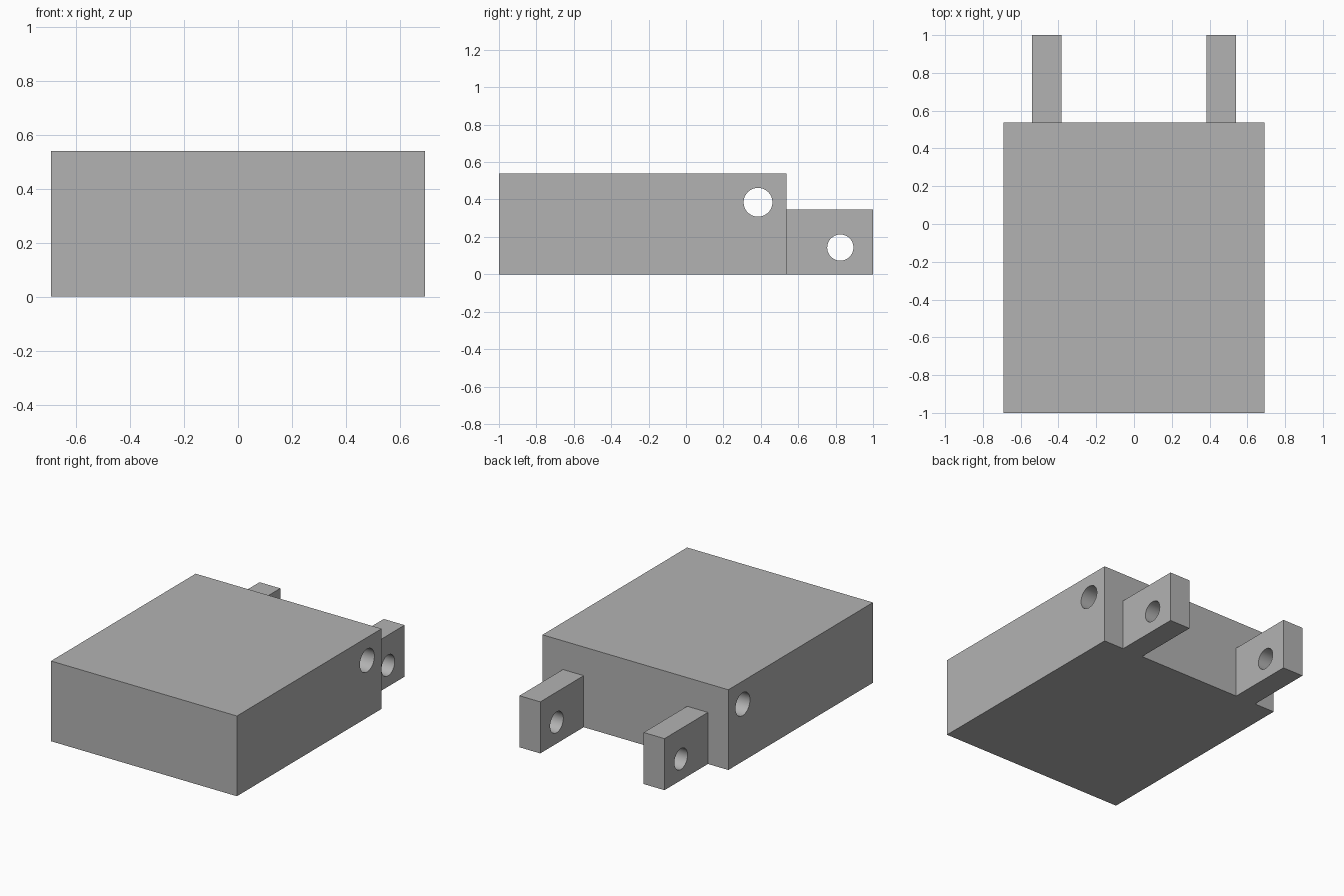
import bpy
import math

if "Cube" in bpy.data.objects:
    bpy.data.objects.remove(bpy.data.objects["Cube"], do_unlink=True)

GREY = (0.45, 0.45, 0.45, 1.0)
grey = bpy.data.materials.new("plain_grey")
grey.use_nodes = True
grey.diffuse_color = GREY
grey.node_tree.nodes["Principled BSDF"].inputs["Base Color"].default_value = GREY


def drilled_box(name, low, high, hole_y, hole_z, radius):
    """Box between two corners, with a round hole through it along x."""
    centre = [(a + b) / 2 for a, b in zip(low, high)]
    size = [b - a for a, b in zip(low, high)]
    bpy.ops.mesh.primitive_cube_add(size=1, location=centre)
    box = bpy.context.object
    box.name = name
    box.scale = size
    bpy.ops.object.transform_apply(location=False, rotation=False, scale=True)
    box.data.materials.append(grey)

    bpy.ops.mesh.primitive_cylinder_add(
        vertices=64, radius=radius, depth=size[0] + 0.2,
        location=(centre[0], hole_y, hole_z), rotation=(0, math.pi / 2, 0))
    drill = bpy.context.object
    drill.hide_render = True
    drill.data.materials.append(grey)

    cut = box.modifiers.new("hole", "BOOLEAN")
    cut.operation = "DIFFERENCE"
    cut.solver = "EXACT"
    cut.object = drill
    bpy.ops.object.select_all(action="DESELECT")
    box.select_set(True)
    bpy.context.view_layer.objects.active = box
    bpy.ops.object.modifier_apply(modifier=cut.name)
    bpy.data.objects.remove(drill, do_unlink=True)
    bpy.ops.object.shade_smooth_by_angle(angle=math.radians(30))
    return box


# Main block with a cross hole near its upper back edge
drilled_box("main_block", (-0.692, -1, 0), (0.692, 0.538, 0.54), 0.385, 0.385, 0.077)

# Pair of hinge lugs on the back
for side, inner, outer in (("left", 0.385, 0.54), ("right", -0.54, -0.385)):
    drilled_box(side + "_hinge_lug", (inner, 0.538, 0), (outer, 1, 0.347),
                0.825, 0.143, 0.07)
